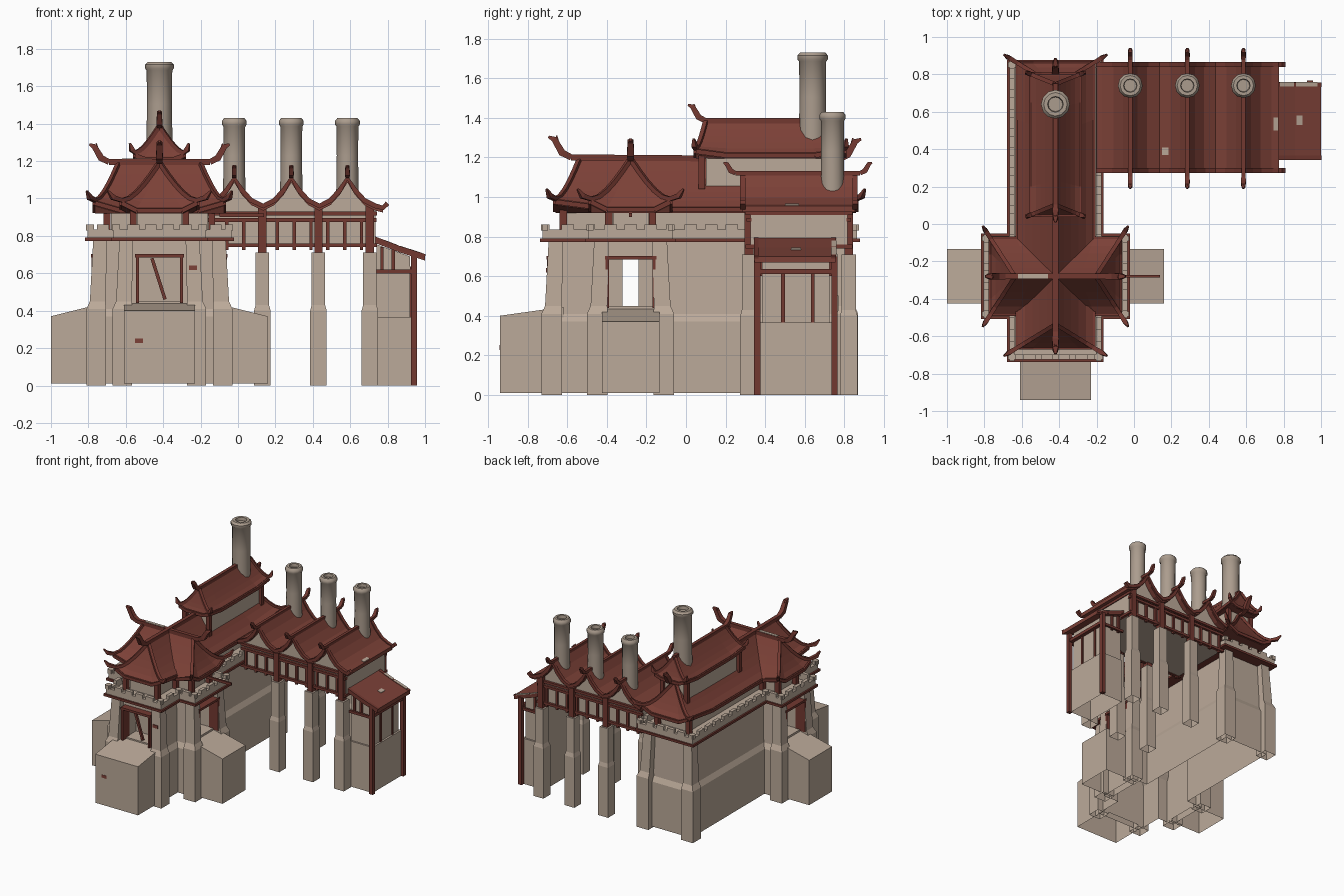
import bpy, bmesh, math
from mathutils import Vector

if "Cube" in bpy.data.objects:
    bpy.data.objects.remove(bpy.data.objects["Cube"])


def material(name, r, g, b):
    m = bpy.data.materials.new(name)
    m.use_nodes = True
    m.diffuse_color = (r, g, b, 1)
    m.node_tree.nodes["Principled BSDF"].inputs["Base Color"].default_value = (r, g, b, 1)
    return m


STONE = material("pale stone", .5, .4, .32)
CHIM = material("chimney stone", .41, .335, .27)
TILE = material("red roof tile", .2, .052, .038)
WOOD = material("dark red timber", .17, .04, .03)


def loft(name, rings, mat, base=True, top=True, smooth=False):
    """Skin a list of equal-length closed rings."""
    bm = bmesh.new()
    vs = [[bm.verts.new(p) for p in r] for r in rings]
    n = len(rings[0])
    for a, b in zip(vs, vs[1:]):
        for i in range(n):
            j = (i + 1) % n
            bm.faces.new((a[i], a[j], b[j], b[i]))
    if base:
        bm.faces.new(vs[0])
    if top:
        bm.faces.new(vs[-1])
    bmesh.ops.recalc_face_normals(bm, faces=bm.faces)
    me = bpy.data.meshes.new(name)
    bm.to_mesh(me)
    bm.free()
    me.materials.append(mat)
    ob = bpy.data.objects.new(name, me)
    bpy.context.collection.objects.link(ob)
    if smooth:
        bpy.ops.object.select_all(action='DESELECT')
        ob.select_set(True)
        bpy.context.view_layer.objects.active = ob
        bpy.ops.object.shade_smooth_by_angle(angle=math.radians(40))
    return ob


def open_underside(ob):
    """Remove the faces resting on the ground, leaving a hollow shell."""
    bm = bmesh.new()
    bm.from_mesh(ob.data)
    low = [f for f in bm.faces if f.normal.z < -.9 and f.calc_center_median().z < .02]
    bmesh.ops.delete(bm, geom=low, context='FACES')
    bm.to_mesh(ob.data)
    bm.free()


def square(x0, x1, y0, y1, z):
    return [(x0, y0, z), (x1, y0, z), (x1, y1, z), (x0, y1, z)]


def box(name, x0, x1, y0, y1, z0, z1, mat):
    return loft(name, [square(x0, x1, y0, y1, z0), square(x0, x1, y0, y1, z1)], mat)


def post(name, x, y, r, z0, z1, mat=WOOD):
    return box(name, x - r, x + r, y - r, y + r, z0, z1, mat)


def pier(name, levels):
    """Open-bottomed stepped pier from (x, y, z, half width) levels."""
    loft(name, [square(x - r, x + r, y - r, y + r, z) for x, y, z, r in levels], STONE, base=False)


def prism(name, pts, y0, y1, mat):
    return loft(name, [[(x, y, z) for x, z in pts] for y in (y0, y1)], mat)


def sweep(name, pts, radii, mat=WOOD):
    """Square beam following a path."""
    pts = [Vector(p) for p in pts]
    rings = []
    for i, p in enumerate(pts):
        t = (pts[min(i + 1, len(pts) - 1)] - pts[max(i - 1, 0)]).normalized()
        s = t.cross(Vector((0, 0, 1))).normalized()
        u = s.cross(t)
        r = radii[i] if isinstance(radii, list) else radii
        rings.append([p + s * r + u * r, p - s * r + u * r, p - s * r - u * r, p + s * r - u * r])
    return loft(name, rings, mat)


def lerp(a, b, t):
    return a + (b - a) * t


def ridge(name, a, b, r, curl, far_end=True):
    """Ridge beam with upswept scrolls at its ends."""
    a, b, up = Vector(a), Vector(b), Vector((0, 0, 1))
    sweep(name, [a, b], r)
    d = (b - a).normalized()
    for e, s in ((a, -d), (b, d))[:1 + far_end]:
        path = [e + s * curl * o + up * curl * h for o, h in ((0, 0), (.4, .2), (.75, .8), (1, .9))]
        sweep(name + "_scroll", path, [r, r * 1.2, r, r * .4])
        q = e + s * curl * .55 + up * curl * .45
        sweep(name + "_horn", [q, q + up * curl * .5 + s * .01], [r * .7, r * .2])


def hip_roof(name, cx, cy, hx, hy, rx, ry, z0, z1, lift, tip):
    """Concave hipped roof with raised corners, hip beams and curled tips."""
    def ring(t, drop=0):
        x, y = lerp(hx, rx, t), lerp(hy, ry, t)
        z = lerp(z0, z1, t ** 1.25) - drop
        k = lift * (1 - t) ** 3
        out = []
        for ux, uy in ((1, 1), (-1, 1), (-1, -1), (1, -1)):
            f = ((.6, 1), (1, .6)) if ux * uy < 0 else ((1, .6), (.6, 1))
            mid = [(cx + ux * x * m, cy + uy * y * n, z) for m, n in f]
            out += [mid[0], (cx + ux * x, cy + uy * y, z + k), mid[1]]
        return out
    rings = [ring(0, .03)] + [ring(i / 5) for i in range(6)]
    loft(name, rings, TILE)
    for c in (1, 4, 7, 10):
        path = [Vector(r[c]) for r in reversed(rings[1:])]
        d = path[-1] - path[-2]
        d.z = 0
        d.normalize()
        path += [path[-1] + d * tip * o + Vector((0, 0, h)) for o, h in ((.65, .015), (1, .05))]
        sweep(name + "_hip", path, [.011] * 6 + [.013, .005])
    # eave boards
    e = [Vector(p) - Vector((0, 0, .015)) for p in rings[1]]
    for i in range(12):
        sweep(name + "_eave", [e[i], e[(i + 1) % 12]], .012)


# Cross-shaped fortress outline, mirrored about its own axis
CX, CY = -.42, -.28
half = [(.25, -.73), (.25, -.5), (.39, -.5), (.39, -.06), (.25, -.06), (.25, .87)]
outline = [(CX + x, y) for x, y in half] + [(CX - x, y) for x, y in reversed(half)]
N = len(outline)


def inset(i, d):
    p, v, q = (Vector(outline[k % N]) for k in (i - 1, i, i + 1))
    a, b = (v - p).normalized(), (q - v).normalized()
    return v + Vector((-a.y - b.y, a.x + b.x)) * d, a.cross(b) > 0


def stack(name, levels, mat, caps=True):
    rings = [[(*inset(i, d)[0], z) for i in range(N)] for z, d in levels]
    return loft(name, rings, mat, caps, caps)


body = stack("fortress_walls", [(.01, .05), (.37, .05), (.41, .07), (.79, .085)], STONE)
stack("wall_trim", [(.772, -.008), (.79, -.008)], WOOD)
stack("walkway", [(.79, .005), (.81, .005)], STONE)
stack("parapet", [(.8, .005), (.835, .005), (.835, .032), (.8, .032)], STONE, False)
stack("gallery_wall", [(.8, .13), (.94, .13)], STONE)

for i in range(N):
    # battlements along each edge
    a, b = inset(i, .0185)[0], inset(i + 1, .0185)[0]
    d = (b - a).normalized()
    n = max(2, round((b - a).length / .1))
    for k in range(n + 1):
        p = a.lerp(b, k / n)
        w = .018 if 0 < k < n else .008
        x, y = .0135 + w * abs(d.x), .0135 + w * abs(d.y)
        box("merlon", p.x - x, p.x + x, p.y - y, p.y + y, .83, .862, STONE)
    # corner buttresses and gallery posts
    if inset(i, 0)[1]:
        pier("corner_buttress", [(*inset(i, d)[0], z, r) for z, d, r in
                                 ((0, .052, .052), (.41, .052, .052), (.45, .06, .042), (.78, .073, .037))])
    c = inset(i, .11)[0]
    post("gallery_post", c.x, c.y, .018, .8, .95)


def facing_box(name, d, o0, o1, w0, w1, z0, z1, mat):
    """Box given by distance outward from the tower centre and width across."""
    xs = sorted(CX + d[0] * o - d[1] * w for o, w in ((o0, w0), (o1, w1)))
    ys = sorted(CY + d[1] * o + d[0] * w for o, w in ((o0, w0), (o1, w1)))
    return box(name, *xs, *ys, z0, z1, mat)


# Doorways with timber frames, and sloped ramps before them
cutters = []
for d, wall, far, hw, top in (((0, -1), .37, .66, .19, .4), ((1, 0), .31, .58, .145, .37), ((-1, 0), .31, .58, .145, .37)):
    cutters.append(facing_box("door_cutter", d, wall - .12, wall + .1, -.115, .115, .45, .69, STONE))
    for s in (-1, 1):
        facing_box("door_jamb", d, wall - .03, wall + .052, s * .11, s * .126, .44, .7, WOOD)
    facing_box("door_lintel", d, wall - .03, wall + .055, -.13, .13, .685, .703, WOOD)
    rings = []
    for o, h in ((far, top), (wall - .03, .445)):
        rings.append([(CX + d[0] * o - d[1] * w, CY + d[1] * o + d[0] * w, z)
                      for w, z in ((-hw, .01), (hw, .01), (hw, h), (-hw, h))])
    open_underside(loft("ramp", rings, STONE))
cutters.append(box("passage_cutter", CX - .5, CX + .5, CY - .04, CY + .04, .45, .69, STONE))
for c in cutters:
    m = body.modifiers.new("opening", 'BOOLEAN')
    m.operation, m.solver, m.object = 'DIFFERENCE', 'EXACT', c
    bpy.context.view_layer.objects.active = body
    bpy.ops.object.modifier_apply(modifier=m.name)
    bpy.data.objects.remove(c)
open_underside(body)
sweep("fallen_beam", [(-.46, -.65, .68), (-.39, -.65, .46)], .009)

# Fortress roofs: long hall, cross arm, raised rear storey
hip_roof("hall_roof", CX, .1, .202, .76, .006, .64, .95, 1.185, .04, .085)
hip_roof("arm_roof", CX, CY, .345, .2, .22, .006, .95, 1.185, .04, .08)
ridge("hall_ridge", (CX, -.58, 1.2), (CX, .77, 1.19), .015, .115)
ridge("arm_ridge", (CX - .27, CY, 1.195), (CX + .27, CY, 1.195), .015, .105)
box("upper_storey", CX - .1, CX + .1, .1, .74, 1.02, 1.22, STONE)
for x in (-.105, .105):
    for y in (.08, .74):
        post("upper_post", CX + x, y, .016, 1.04, 1.22)
hip_roof("upper_roof", CX, .425, .13, .375, .006, .325, 1.225, 1.38, .02, .03)
ridge("upper_ridge", (CX, .1, 1.385), (CX, .75, 1.385), .013, .09, far_end=False)

# Bridge hall with three gables
GABLES = [-.02, .285, .585]
curve = [(-.15, .965), (-.09, .995), (-.04, 1.05), (0, 1.115)]
curve += [(-x, z) for x, z in reversed(curve[1:-1])]
crest = [(-.2, .955)] + [(g + x, z) for g in GABLES for x, z in curve] + [(.735, .965), (.775, .955)]
prism("bridge_roof", crest + [(x, z - .03) for x, z in reversed(crest)], .285, .855, TILE)
prism("bridge_walls", [(x, z - .02) for x, z in crest[1:-1]] + [(.735, .745), (-.17, .745)], .325, .815, STONE)
for y in (.287, .853):
    sweep("barge_board", [(x, y, z - .005) for x, z in crest] + [(.8, y, .975)], .013)
for g in GABLES:
    ridge("bridge_ridge", (g, .25, 1.12), (g, .88, 1.12), .011, .06)
for y in (.318, .822):
    for z in (.75, .885, .92):
        box("bridge_beam", -.19, .74, y - .012, y + .012, z - .01, z + .01, WOOD)
    for k in range(10):
        post("bridge_stud", -.15 + k * .09, y, .009, .725, .88)
    for x in (.13, .43, .705):
        post("bridge_post", x, y, .022, .7, .96)
        pier("bridge_column", [(x, y, z, r) for z, r in ((0, .044), (.4, .044), (.43, .036), (.71, .036))])
for z in (.75, .92):
    box("bridge_end_beam", .72, .742, .3, .84, z - .01, z + .01, WOOD)
box("tower_link_beam", -.1, .14, CY - .007, CY + .007, .9, .92, WOOD)

# Lean-to at the bridge end
slope = [(.73, .795), (.86, .745), (1, .7)]
prism("lean_to_roof", slope + [(x, z - .032) for x, z in reversed(slope)], .345, .755, TILE)
for y in (.355, .745):
    sweep("lean_to_verge", [(x, y, z - .01) for x, z in slope], .012)
prism("lean_to_upper_wall", [(.74, .36), (.92, .36), (.92, .69), (.74, .755)], .385, .725, STONE)
open_underside(box("lean_to_base", .74, .935, .372, .738, 0, .365, STONE))
box("lean_to_beam", .92, .95, .36, .75, .61, .635, WOOD)
for y in (.36, .75):
    post("lean_to_post", .94, y, .016, 0, .7)
    for x in (.77, .83):
        post("lean_to_stud", x, .38 if y < .5 else .73, .009, .6, .74)
    box("lean_to_rail", .74, .94, y - .008, y + .008, .6, .62, WOOD)
for y in (.49, .64):
    post("lean_to_stud", .92, y, .009, .36, .62)


# Chimneys with rims and hollow tops
def chimney(x, y, r, z0, z1):
    shape = [(z0, r), (lerp(z0, z1, .5), r * .95), (z1 - .045, r * .98), (z1 - .035, r * 1.1), (z1 - .015, r * 1.1),
             (z1, r * .9), (z1, r * .6), (z1 - .025, r * .55)]
    rings = [[(x + q * math.cos(a * math.pi / 6), y + q * math.sin(a * math.pi / 6), z) for a in range(12)]
             for z, q in shape]
    loft("chimney", rings, CHIM, smooth=True)


chimney(CX, .64, .07, 1.28, 1.73)
for g in GABLES:
    chimney(g, .74, .06, 1.03, 1.43)


# Worn patches: bare brick on the walls, pale mortar on the roofs
def worn(line, x0, x1, y0, y1):
    """Thin plate lying on a roof line between two of its x positions."""
    ends = []
    for x in (x0, x1):
        (a, h), (b, k) = next(s for s in zip(line, line[1:]) if s[0][0] <= x <= s[1][0])
        ends.append((x, lerp(h, k, (x - a) / (b - a)) + .004))
    prism("worn_patch", ends + [(x, z - .006) for x, z in reversed(ends)], y0, y1, STONE)


for x, y, z in ((-.53, -.942, .24), (-.24, -.708, .63)):
    box("brick_patch", x - .022, x + .022, y, y + .008, z - .012, z + .012, TILE)
worn(slope, .87, .9, .53, .58)
worn(slope, .78, .855, .735, .76)
worn(slope, .865, .98, .735, .76)
worn(crest, .745, .77, .5, .57)
worn(crest, .15, .185, .37, .41)
box("worn_ridge", CX - .2, CX - .04, CY - .012, CY + .012, 1.208, 1.214, STONE)
